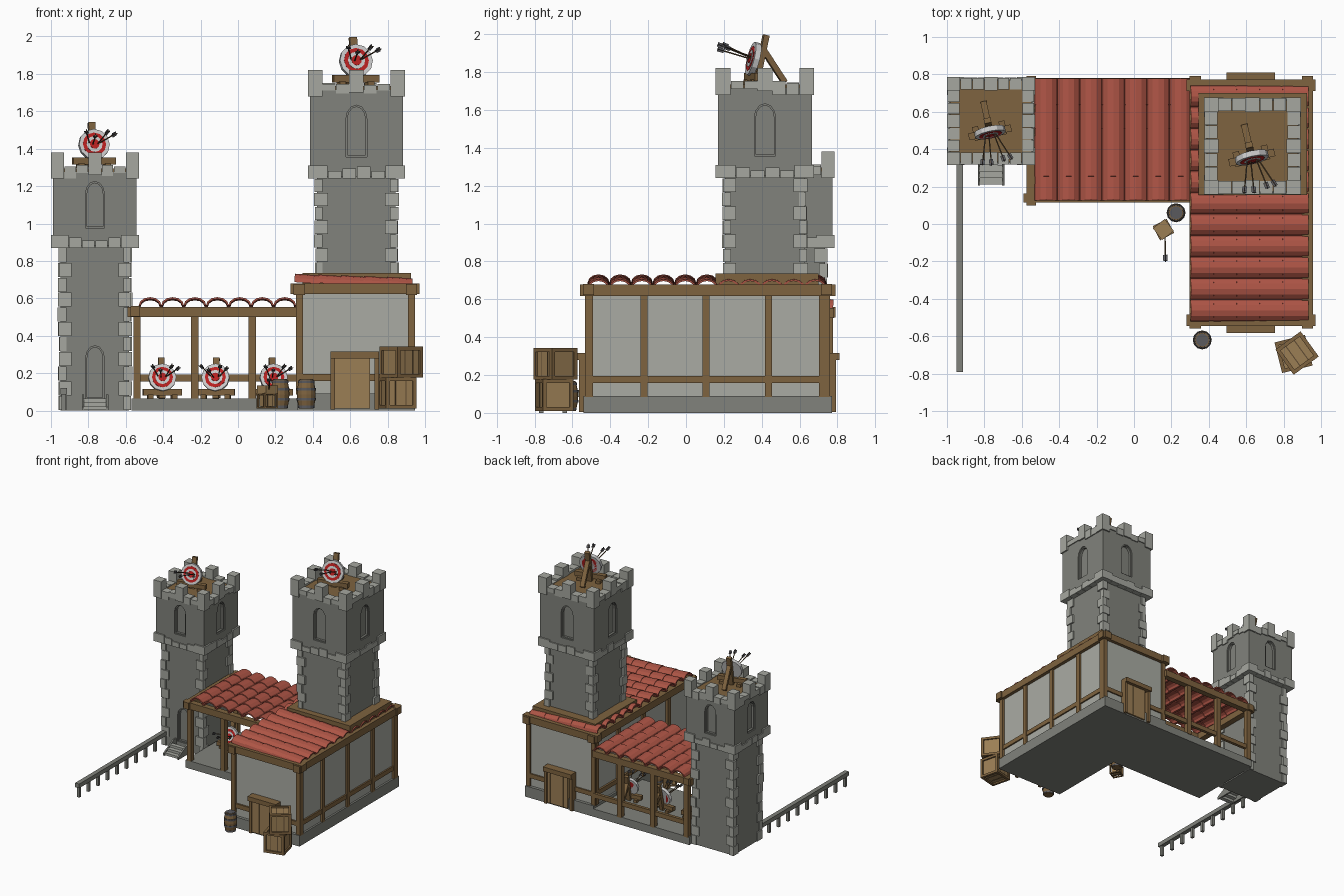
import bpy, bmesh, random
from math import pi, sin, cos, radians
from mathutils import Matrix, Vector

if "Cube" in bpy.data.objects:
    bpy.data.objects.remove(bpy.data.objects["Cube"])

random.seed(4)
COL = dict(stone=(.22, .225, .2), light=(.38, .39, .35), plaster=(.4, .41, .37), wood=(.21, .125, .05),
           plank=(.33, .21, .09), dark=(.12, .075, .035), tile=(.42, .09, .06), white=(.7, .7, .7),
           red=(.5, .015, .015), metal=(.1, .1, .11))
parts = {}
I = Matrix()
T = lambda x, y, z=0: Matrix.Translation((x, y, z))
R = lambda deg, ax='Z': Matrix.Rotation(radians(deg), 4, ax)

def get(name, mat):
    return parts.setdefault(name, (bmesh.new(), mat))[0]

def box(name, mat, x0, x1, y0, y1, z0, z1, M=I):
    S = Matrix.Diagonal((x1 - x0, y1 - y0, z1 - z0, 1))
    bmesh.ops.create_cube(get(name, mat), size=1,
                          matrix=M @ T((x0 + x1) / 2, (y0 + y1) / 2, (z0 + z1) / 2) @ S)

def beam(name, mat, p, q, w, d, M=I):
    p, q = Vector(p), Vector(q)
    L = (q - p).length
    box(name, mat, -w/2, w/2, -d/2, d/2, 0, L, M @ T(*p) @ (q - p).to_track_quat('Z', 'Y').to_matrix().to_4x4())

def prism(name, mat, pts, y0, y1, M=I):
    """Extrude an (x, z) outline along y."""
    bm = get(name, mat)
    a, b = [[bm.verts.new(M @ Vector((x, y, z))) for x, z in pts] for y in (y0, y1)]
    bm.faces.new(a); bm.faces.new(b[::-1])
    for i in range(len(pts)):
        j = (i + 1) % len(pts)
        bm.faces.new((a[j], a[i], b[i], b[j]))

def lathe(name, mat, prof, n=12, M=I):
    bm = get(name, mat)
    rings = [[bm.verts.new(M @ Vector((r*cos(2*pi*i/n), r*sin(2*pi*i/n), z))) for i in range(n)] for r, z in prof]
    bm.faces.new(rings[0][::-1]); bm.faces.new(rings[-1])
    for a, b in zip(rings, rings[1:]):
        for i in range(n):
            j = (i + 1) % n
            bm.faces.new((a[i], a[j], b[j], b[i]))

def arch(w, h, z=0):
    k = h - 1.35 * w
    return [(-w, z), (w, z)] + [(w*cos(a), z + k + 1.35*w*sin(a)) for a in [i*pi/6 for i in range(7)]]

def recess(tag, w, h, z, wall, M):
    """Arched niche: hidden cutter plus a thin stone lining."""
    prism(tag + '_cutter', 'stone', arch(w, h, z), -wall - .02, -wall + .028, M)
    o, n = arch(w, h, z), arch(w - .009, h - .018, z + .009)
    for i in range(len(o)):
        j = (i + 1) % len(o)
        prism(tag + '_niche_trim', 'stone', [o[i], o[j], n[j], n[i]], -wall + .01, -wall + .03, M)

def arrow(tag, p, d, L, M=I):
    p, d = Vector(p), Vector(d).normalized()
    N = M @ T(*p) @ d.to_track_quat('Z', 'Y').to_matrix().to_4x4()
    lathe(tag + '_arrow_shafts', 'dark', [(.004, 0), (.004, L)], 5, N)
    for a in (0, 90):
        box(tag + '_arrow_feathers', 'metal', -.012, .012, -.002, .002, L - .035, L, N @ R(a))

def target(tag, x, y, z, s, turn):
    M = T(x, y, z) @ R(turn) @ Matrix.Scale(s, 4)
    w = tag + '_stand'
    beam(w, 'wood', (0, .015, 0), (0, .07, .26), .04, .03, M)
    beam(w, 'wood', (0, .05, .19), (0, .17, .01), .035, .03, M)
    box(w, 'wood', -.125, .125, -.02, .02, .02, .06, M)
    box(w, 'wood', -.095, -.06, -.03, .05, 0, .025, M)
    box(w, 'wood', .06, .095, -.03, .05, 0, .025, M)
    D = M @ T(0, .015, .13) @ R(-14, 'X') @ R(90, 'X')      # disc faces the front
    for i, (r, c) in enumerate([(.09, 'white'), (.068, 'red'), (.047, 'white'), (.028, 'red')]):
        lathe(f'{tag}_ring_{i}', c, [(r, 0), (r, .03 + .002 * i)], 12, D)
    for tx, dx, dz in [(-.03, -.33, .42), (-.01, -.12, .3), (.02, .16, .45), (.03, .38, .33)]:
        arrow(tag, (tx, -.015, .13 + abs(tx) * .5), (dx, -1, dz), .18, M)

def tower(tag, cx, cy, z0, zc, zt, hs, hu):
    C, k = T(cx, cy), hu / .235
    ws, wu, zf, m = hs - .012, hu - .012, zt - .085, .07 * k
    box(tag + '_shaft', 'stone', -ws, ws, -ws, ws, z0, zc + .02, C)
    box(tag + '_head', 'stone', -wu, wu, -wu, wu, zc + .01, zf - .02, C)
    f = wu - .005
    box(tag + '_deck', 'wood', -f, f, -f, f, zf - .02, zf, C)
    rows = round((zc - z0) / .078)
    st = tag + '_stones'
    for q in range(4):
        M = C @ R(90 * q)
        for i in range(rows):                                # corner stones
            a, b = (.07, .042) if (i + q) % 2 else (.042, .07)
            e = hs + random.uniform(-.005, .005)
            h = (zc - z0) / rows
            box(st, 'light', -e, -hs + a, -e, -hs + b, z0 + h*i + .002, z0 + h*(i + 1) - .002, M)
        c = .095 * k                                         # corbel course
        box(st, 'light', -hu, -hu + c, -hu, -hu + c, zc, zc + .07, M)
        n, L = 4, 2 * (hu - c)
        for i in range(n):
            x = -hu + c + L * i / n
            box(st, 'light', x + .002, x + L/n - .002, -hu + .003, -hu + .06, zc, zc + random.choice((.04, .055, .065)), M)
        box(st, 'light', -hu, -hu + m, -hu, -hu + m, zt - .14, zt, M)   # merlons
        box(st, 'light', -m/2, m/2, -hu, -hu + m, zt - .12, zt, M)
        g = (hu - 1.5 * m) / 2
        for sx in (-1, 1):
            for i in range(2):
                x = sx * (m/2 + g * (i + .5))
                low = random.choice((.11, .125, .14))
                box(st, 'light', x - g/2 + .002, x + g/2 - .002, -hu + .004, -hu + m - .004,
                    zt - low, zt - random.choice((.068, .075, .08)), M)
        recess(tag + '_head', .051 * k, .25 * k, zc + .105 * k, wu, M)

# Towers
tower('left_tower', -.765, .55, 0, .87, 1.38, .195, .235)
tower('right_tower', .633, .417, .72, 1.24, 1.82, .222, .26)
recess('left_tower_shaft', .05, .285, .062, .183, T(-.765, .55))
target('left_tower_target', -.77, .49, 1.297, .93, 12)
target('right_tower_target', .63, .355, 1.735, 1, 13)

# Entrance steps
for i in range(3):
    box('entry_steps', 'light', -.825, -.705, .21 + .035*i, .245 + .035*i, .02*i + .004, .02*(i + 1) + .004)
for x in (-.835, -.705):
    prism('step_sides', 'stone', [(-.37, 0), (-.205, 0), (-.205, .02), (-.33, .085), (-.37, .085)], x, x + .012, R(90) @ R(180) @ I)

# Open shed: floor, posts, beams and back rail
box('shed_floor', 'stone', -.57, .33, .125, .77, 0, .065)
for x in (-.54, -.23, .075):
    for y in (.145, .755):
        box('shed_posts', 'wood', x - .02, x + .02, y - .02, y + .02, .06, .51)
for y in (.14, .757):
    box('shed_beams', 'wood', -.59, .32, y - .024, y + .024, .5, .555)
box('shed_beams', 'wood', -.575, -.525, .1, .79, .503, .558)
box('shed_rail', 'wood', -.56, .32, .74, .765, .155, .192)
for x, t in ((-.405, 6), (-.12, -5), (.19, 9)):
    target('shed_target', x, .47, .065, .83, t)

# Right building: base, walls, timber frame
box('house_base', 'stone', .315, .945, -.54, .77, 0, .09)
box('house_walls', 'plaster', .33, .93, -.515, .745, .08, .66)
for y in (-.51, -.222, .105, .435, .722):
    for x in (.328, .928):
        box('house_frame', 'wood', x - .019, x + .019, y - .019, y + .019, .085, .63)
for y in (-.515, .742):
    for x in (.328, .928):
        box('house_frame', 'wood', x - .018, x + .018, y - .018, y + .018, .085, .63)
    box('house_rails', 'wood', .32, .94, y - .014, y + .014, .158, .195)
    box('house_beams', 'wood', .28, .97, y - .03, y + .03, .622, .68)
for x in (.328, .928):
    box('house_rails', 'wood', x - .014, x + .014, -.52, .745, .158, .195)
    box('house_beams', 'wood', x - .03, x + .03, -.56, .79, .618, .677)
box('tower_footing', 'wood', .345, .925, .155, .7, .66, .735)

# Front and back doors
for y, a in ((-.53, 0), (.758, 180)):
    D = T(.625, y) @ R(a)
    for i in range(5):
        x = -.1 + .04 * i
        box('doors', 'plank', x - .0195, x + .0195, -.025, .02, .012, .28, D)
    for x in (-.118, .118):
        box('door_frames', 'wood', x - .012, x + .012, -.035, .02, .005, .28, D)
    box('door_frames', 'wood', -.13, .13, -.052, .02, .278, .315, D)

# Barrel roof tiles
def tile(name, w, h, L, M):
    ang = [pi * i / 6 for i in range(7)]
    pts = [(w*cos(a), h*sin(a)) for a in ang] + [((w - .01)*cos(a), (h - .01)*sin(a)) for a in ang[::-1]]
    prism(name, 'tile', pts, -L/2, L/2, M)

for c in range(7):
    for r in range(5):
        tile('shed_roof', .061, .045, .14, T(-.47 + .12*c, .195 + .128*r, .558) @ R(-3, 'X'))
for r in range(11):
    for c in range(5):
        y = -.462 + .1145 * r
        tile('house_roof', .058, .045, .138, T(.37 + .123*c, y, .682 - .004*c) @ R(90) @ R(4, 'X'))

# Low fence beside the left tower
box('fence_rail', 'stone', -.95, -.913, -.79, .37, .085, .12)
for i in range(9):
    y = -.765 + .125 * i
    box('fence_posts', 'stone', -.943, -.92, y - .012, y + .012, 0, .09)

# Crates
def crate(x, y, z, s, turn):
    M, h, e = T(x, y, z + s/2) @ R(turn), s / 2, s * .12
    i = h - .012
    box('crate_panels', 'plank', -i, i, -i, i, -i, i, M)
    for a in (-h, h - e):
        for b in (-h, h - e):
            box('crate_edges', 'wood', -h, h, a, a + e, b, b + e, M)
            box('crate_edges', 'wood', a, a + e, -h, h, b, b + e, M)
            box('crate_edges', 'wood', a, a + e, b, b + e, -h, h, M)
    for px in (-.33, .33):
        box('crate_slats', 'dark', px*h - .003, px*h + .003, -i - .002, i + .002, -i - .002, i + .002, M)

crate(.853, -.695, .01, .168, 14)
crate(.872, -.69, .176, .166, 36)
crate(.157, -.03, .01, .085, 28)
lid = T(.157, -.03, .115) @ R(28)
box('small_crate_lid', 'plank', -.04, .04, -.04, .04, -.02, .02, lid @ R(10))
arrow('crate', (.165, -.06, .11), (.02, -.8, .35), .15)

# Barrels
for x, y in ((.225, .06), (.365, -.62)):
    M = T(x, y, .01)
    lathe('barrels', 'wood', [(.039, 0), (.047, .04), (.05, .077), (.047, .115), (.039, .155)], 12, M)
    for z, r in ((.004, .043), (.045, .051), (.098, .051), (.138, .045)):
        lathe('barrel_hoops', 'metal', [(r, z), (r, z + .013)], 12, M)
    lathe('barrel_lids', 'metal', [(.034, .15), (.034, .158)], 12, M)

# Turn the collected geometry into objects
mats = {}
for k, c in COL.items():
    mats[k] = bpy.data.materials.new(k)
    mats[k].diffuse_color = (*c, 1)
objs = {}
for name, (bm, mat) in parts.items():
    bmesh.ops.recalc_face_normals(bm, faces=bm.faces)
    me = bpy.data.meshes.new(name)
    bm.to_mesh(me)
    bm.free()
    me.materials.append(mats[mat])
    objs[name] = bpy.data.objects.new(name, me)
    bpy.context.collection.objects.link(objs[name])
for name, o in objs.items():
    if name.endswith('_cutter'):
        o.hide_render = True
        o.display_type = 'WIRE'
        mod = objs[name[:-7]].modifiers.new('niches', 'BOOLEAN')
        mod.object, mod.operation, mod.solver = o, 'DIFFERENCE', 'EXACT'

for m in bpy.data.materials:
    if m.users and not m.is_grease_pencil:
        m.use_nodes = True
        m.node_tree.nodes["Principled BSDF"].inputs["Base Color"].default_value = m.diffuse_color
